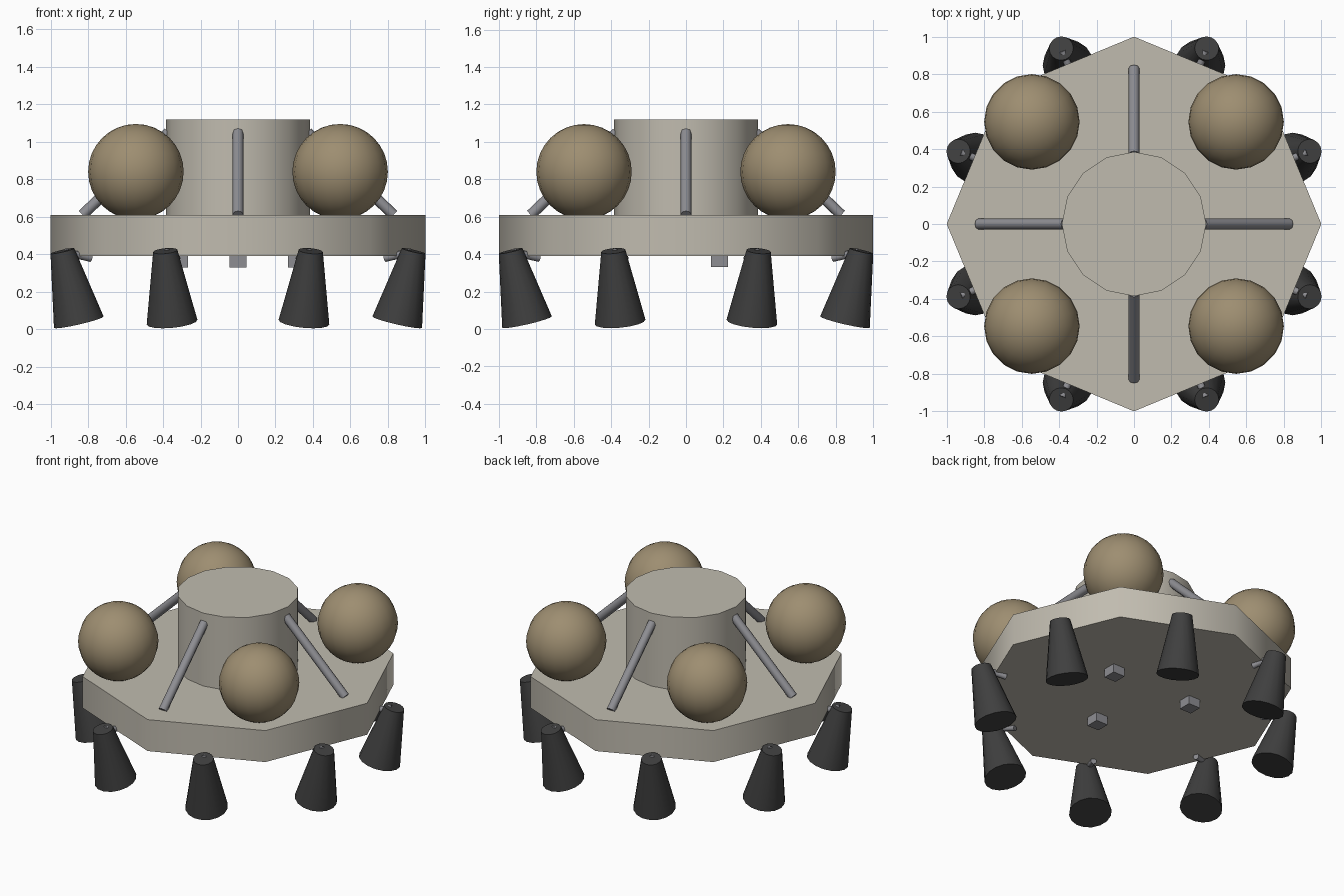
import bpy
from math import radians, sin, cos, pi
from mathutils import Vector

if "Cube" in bpy.data.objects:
    bpy.data.objects.remove(bpy.data.objects["Cube"])


def material(name, rgb):
    m = bpy.data.materials.new(name)
    m.use_nodes = True
    m.diffuse_color = (*rgb, 1)
    bsdf = m.node_tree.nodes["Principled BSDF"]
    bsdf.inputs["Base Color"].default_value = (*rgb, 1)
    bsdf.inputs["Roughness"].default_value = 0.7
    return m


hull = material("warm grey hull", (0.53, 0.50, 0.43))
tan = material("tan tank", (0.34, 0.27, 0.165))
metal = material("strut grey", (0.27, 0.27, 0.29))
black = material("nozzle black", (0.05, 0.05, 0.05))


def finish(name, mat, angle=60):
    ob = bpy.context.object
    ob.name = ob.data.name = name
    ob.data.materials.append(mat)
    if angle:
        bpy.ops.object.shade_smooth_by_angle(angle=radians(angle))
    return ob


def tapered(name, mat, start, end, r_start, r_end, sides):
    """Capped cone or cylinder running between two points."""
    a, b = Vector(start), Vector(end)
    bpy.ops.mesh.primitive_cone_add(vertices=sides, radius1=r_start, radius2=r_end,
                                    depth=(b - a).length, location=(a + b) / 2)
    bpy.context.object.rotation_euler = (b - a).to_track_quat("Z", "Y").to_euler()
    return finish(name, mat)


def polar(radius, angle, z):
    return (radius * cos(angle), radius * sin(angle), z)


# Octagonal deck and central drum
tapered("deck", hull, (0, 0, 0.39), (0, 0, 0.61), 1, 1, 8)
tapered("central_drum", hull, (0, 0, 0.6), (0, 0, 1.12), 0.385, 0.385, 16)

# Four spherical tanks and four diagonal braces
for i in range(4):
    turn = i * pi / 2
    bpy.ops.mesh.primitive_uv_sphere_add(segments=20, ring_count=16, radius=0.255,
                                         location=polar(0.771, turn + pi / 4, 0.84))
    finish(f"tank_{i + 1}", tan)
    tapered(f"brace_{i + 1}", metal, polar(0.83, turn, 0.61),
            polar(0.37, turn, 1.05), 0.029, 0.029, 8)

# Eight nozzles around the rim, each held by a short peg
for i in range(8):
    turn = (i + 0.5) * pi / 4
    tapered(f"nozzle_{i + 1}", black, polar(0.92, turn, 0.037),
            polar(1.015, turn, 0.417), 0.136, 0.065, 16)
    tapered(f"nozzle_peg_{i + 1}", metal, polar(0.85, turn, 0.378),
            polar(1.0, turn, 0.412), 0.02, 0.02, 8)

# Three small blocks under the deck
for i in range(3):
    bpy.ops.mesh.primitive_cube_add(size=0.09, location=polar(0.36, pi / 6 + i * 2 * pi / 3, 0.375))
    finish(f"underside_block_{i + 1}", metal, 0)
